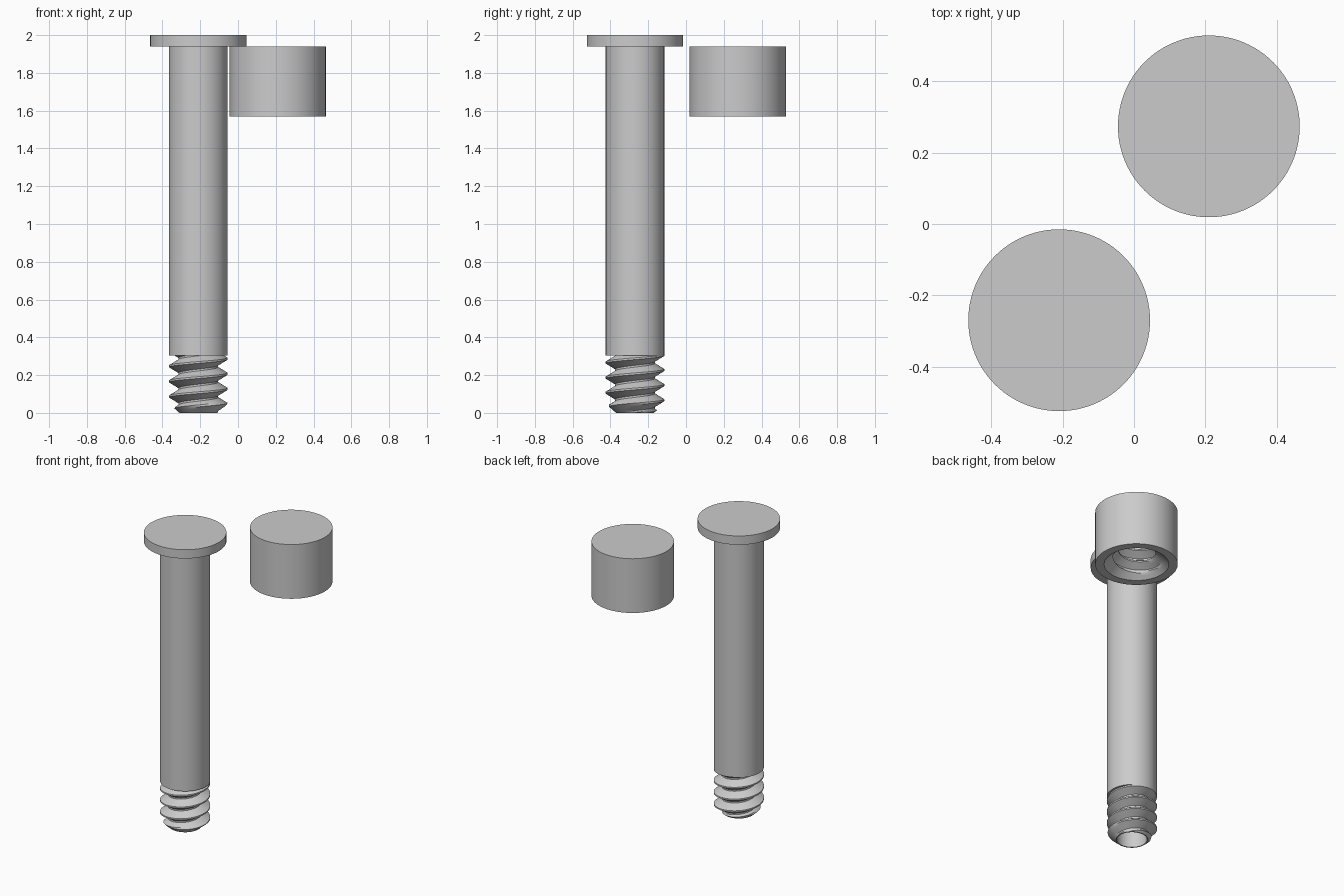
import bpy, bmesh, math

cube = bpy.data.objects.get("Cube")
if cube:
    bpy.data.objects.remove(cube, do_unlink=True)

SEGMENTS = 96
PITCH = 0.08
START = 0.047          # height of the thread crest facing +x
ROWS = [-0.06, 0.06, 0.19, 0.32, 0.44, 0.56, 0.68, 0.81]   # phases in one turn

steel = bpy.data.materials.new("grey steel")
steel.use_nodes = True
GREY = (0.6, 0.6, 0.6, 1)
steel.diffuse_color = GREY
steel.node_tree.nodes["Principled BSDF"].inputs["Base Color"].default_value = GREY


def skin(bm, columns, flip=False):
    """Join neighbouring columns of points with faces."""
    cols = [[bm.verts.new(p) for p in col] for col in columns]
    for a, b in zip(cols, cols[1:]):
        for i in range(len(a) - 1):
            quad = [a[i], b[i], b[i + 1], a[i + 1]]
            bm.faces.new(quad[::-1] if flip else quad)


def ring_point(j, r, z):
    a = math.tau * j / SEGMENTS
    return (r * math.cos(a), r * math.sin(a), z)


def lathe(bm, profile):
    skin(bm, [[ring_point(j, r, z) for r, z in profile]
              for j in range(SEGMENTS + 1)])


def thread(bm, low, high, root, crest, limit, flip=False):
    """Helical surface clipped between two heights; limit shapes the chamfer."""
    turns = range(math.floor((low - START) / PITCH) - 2,
                  math.ceil((high - START) / PITCH) + 2)
    columns = []
    for j in range(SEGMENTS + 1):
        column = []
        for phase in (t + p for t in turns for p in ROWS):
            z = START + PITCH * (phase + j / SEGMENTS)
            z = min(max(z, low), high)
            f = (z - START) / PITCH - j / SEGMENTS
            d = abs(f - round(f))
            k = min(max((d - 0.06) / 0.38, 0), 1)
            r = limit(crest + (root - crest) * k, z)
            column.append(ring_point(j, r, z))
        columns.append(column)
    skin(bm, columns, flip)


def finish(bm, name, location):
    bmesh.ops.remove_doubles(bm, verts=bm.verts, dist=0.0001)
    mesh = bpy.data.meshes.new(name)
    bm.to_mesh(mesh)
    bm.free()
    mesh.materials.append(steel)
    mesh.polygons.foreach_set("use_smooth", [True] * len(mesh.polygons))
    mesh.set_sharp_from_angle(angle=math.radians(30))
    obj = bpy.data.objects.new(name, mesh)
    obj.location = location
    bpy.context.collection.objects.link(obj)


# Pin: flat head, plain shank, hollow threaded tip with a chamfered end
pin = bmesh.new()
lathe(pin, [(0, 0.3), (0.093, 0.3), (0.093, 0), (0.1, 0)])
thread(pin, 0, 0.305, 0.105, 0.155, lambda r, z: min(r, 0.1 + 1.15 * z))
lathe(pin, [(0.1, 0.305), (0.155, 0.305), (0.155, 1.94),
            (0.255, 1.94), (0.255, 2), (0, 2)])
finish(pin, "threaded_pin", (-0.21, -0.27, 0))

# Cap: closed cylinder with a countersunk threaded hole underneath
BOTTOM = 1.57
cap = bmesh.new()
lathe(cap, [(0, 1.875), (0.162, 1.875)])
thread(cap, BOTTOM, 1.875, 0.112, 0.162,
       lambda r, z: max(r, 0.2 - 1.15 * (z - BOTTOM)), flip=True)
lathe(cap, [(0.2, BOTTOM), (0.255, BOTTOM), (0.255, 1.94), (0, 1.94)])
finish(cap, "threaded_cap", (0.21, 0.274, 0))
